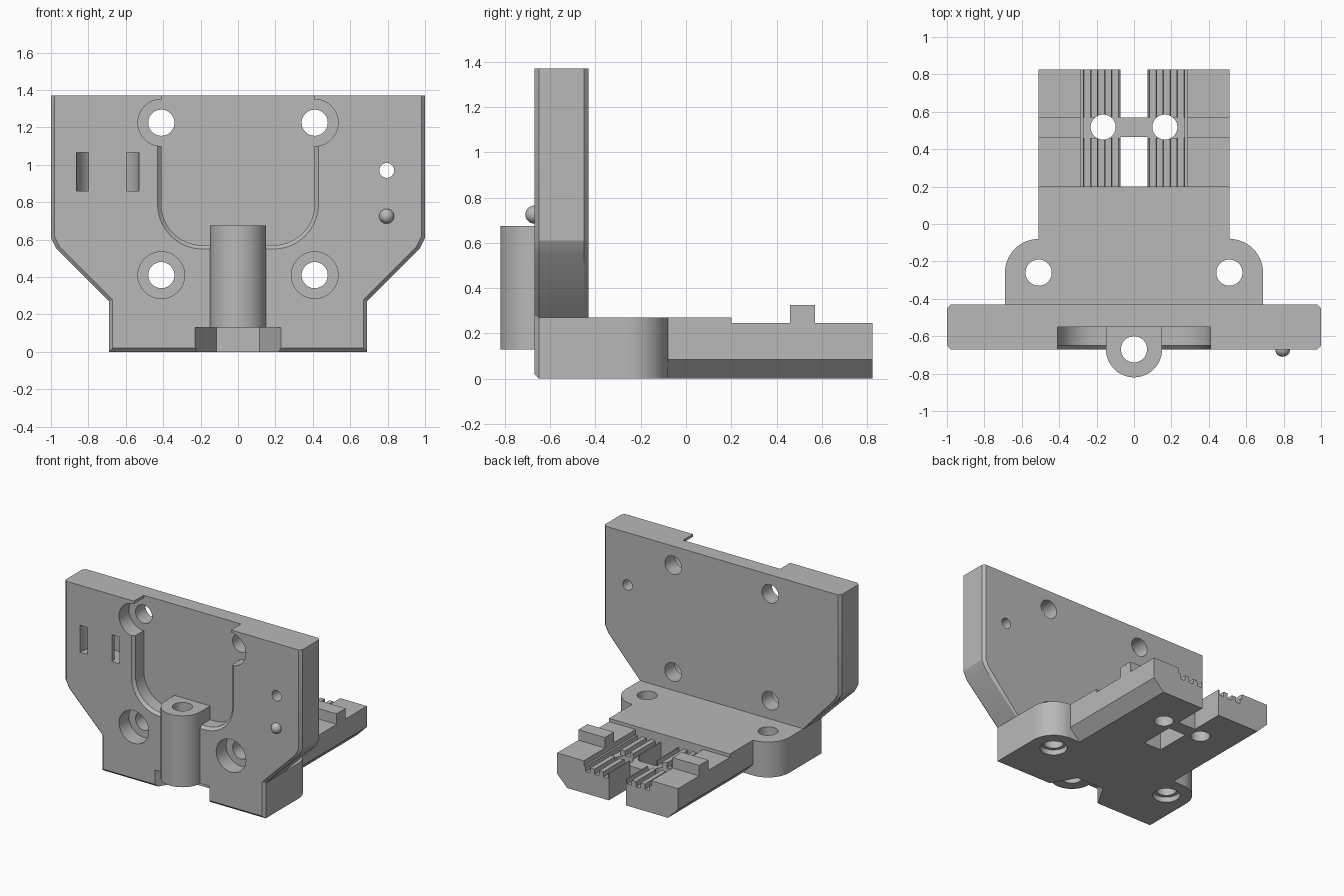
import bpy, bmesh, math

cube = bpy.data.objects.get("Cube")
if cube:
    bpy.data.objects.remove(cube, do_unlink=True)

grey = bpy.data.materials.new("plain_grey")
grey.use_nodes = True
grey.diffuse_color = (0.48, 0.48, 0.48, 1)
grey.node_tree.nodes["Principled BSDF"].inputs["Base Color"].default_value = (0.48, 0.48, 0.48, 1)


def place(axis, p, w):
    return (p[0], w, p[1]) if axis == "Y" else (p[0], p[1], w)


def loft(name, axis, start, end, a, b):
    """Solid between two matching outlines lying across an axis."""
    bm = bmesh.new()
    va = [bm.verts.new(place(axis, p, a)) for p in start]
    vb = [bm.verts.new(place(axis, p, b)) for p in end]
    bm.faces.new(va)
    bm.faces.new(vb)
    for i in range(len(va)):
        j = (i + 1) % len(va)
        bm.faces.new((va[i], va[j], vb[j], vb[i]))
    bmesh.ops.recalc_face_normals(bm, faces=bm.faces)
    mesh = bpy.data.meshes.new(name)
    bm.to_mesh(mesh)
    bm.free()
    ob = bpy.data.objects.new(name, mesh)
    bpy.context.collection.objects.link(ob)
    mesh.materials.append(grey)
    return ob


def prism(name, axis, outline, a, b):
    return loft(name, axis, outline, outline, a, b)


def box(name, x0, x1, y0, y1, z0, z1):
    return prism(name, "Z", [(x0, y0), (x1, y0), (x1, y1), (x0, y1)], z0, z1)


def arc(cx, cy, r, a0, a1, n):
    angles = [math.radians(a0 + (a1 - a0) * i / n) for i in range(n + 1)]
    return [(cx + r * math.cos(t), cy + r * math.sin(t)) for t in angles]


def rod(name, axis, cx, cy, r, a, b, n=40):
    return prism(name, axis, arc(cx, cy, r, 0, 360, n)[:-1], a, b)


def mirrored(half):
    """Close a right-hand outline with its reflection."""
    return half + [(-x, y) for x, y in reversed(half)]


def combine(tool, operation):
    mod = body.modifiers.new(tool.name, "BOOLEAN")
    mod.operation, mod.solver, mod.object = operation, "EXACT", tool
    bpy.context.view_layer.objects.active = body
    bpy.ops.object.modifier_apply(modifier=mod.name)
    bpy.data.objects.remove(tool, do_unlink=True)


def cut(tool):
    combine(tool, "DIFFERENCE")


def add(tool):
    combine(tool, "UNION")


FRONT, BACK, TOP, BASE = -0.67, -0.43, 1.37, 0.27

# Upright plate with chamfered rims
body = prism("mount_body", "Y", mirrored(
    [(0.69, 0), (0.69, BASE), (0.97, 0.55), (1, 0.61), (1, TOP)]), FRONT, BACK)
bm = bmesh.new()
bm.from_mesh(body.data)
rims = []
for e in bm.edges:
    p, q = (v.co for v in e.verts)
    if abs(p.y - q.y) > 0.01 or min(p.z, q.z) > TOP - 0.01:
        continue
    if p.y < -0.6 or min(p.z, q.z) > BASE - 0.01:
        rims.append(e)
bmesh.ops.bevel(bm, geom=rims, offset=0.02, segments=1, affect="EDGES", clamp_overlap=True)
bm.to_mesh(body.data)
bm.free()


# Front pocket, open at the top, with a chamfered lip
def pocket(grow, top):
    return mirrored(arc(0.19, 0.79, 0.22 + grow, -90, 0, 14) + [(0.41 + grow, top)])


cut(prism("pocket", "Y", pocket(0, 1.5), -0.8, -0.55))
cut(loft("pocket_lip", "Y", pocket(0.04, 1.15), pocket(0, 1.15), FRONT - 0.02, FRONT + 0.02))

# Counterbores in the plate
for x in (-0.41, 0.41):
    for z in (0.41, 1.225):
        cut(rod("counterbore", "Y", x, z, 0.125, -0.8, -0.55))
        cut(rod("screw_hole", "Y", x, z, 0.07, -0.8, -0.3))

# Base foot with rounded ears, and tongue with chamfered underside
add(prism("foot", "Z", mirrored(
    [(0.69, -0.46)] + arc(0.51, -0.26, 0.18, 0, 90, 14)), 0, BASE))
add(prism("tongue", "Y", mirrored(
    [(0.425, 0), (0.51, 0.085), (0.51, BASE)]), -0.3, 0.825))
cut(box("tongue_step", -0.8, 0.8, 0.2, 1, 0.245, 0.6))

# Sensor boss with its bore and hexagonal nut trap
add(prism("boss", "Z", [(0.15, -0.53), (-0.15, -0.53)] + arc(0, FRONT, 0.15, 180, 360, 24),
          0.13, 0.675))
cut(rod("boss_bore", "Z", 0, FRONT, 0.07, -0.1, 0.8))
cut(rod("nut_trap", "Z", 0, FRONT, 0.23, -0.1, 0.13, 6))

# Base details on both sides
for s in (-1, 1):
    cut(rod("ear_hole", "Z", s * 0.51, -0.26, 0.07, -0.1, 0.5))
    cut(rod("ear_counterbore", "Z", s * 0.51, -0.26, 0.095, -0.1, 0.04))
    x0, x1 = sorted((s * 0.285, s * 0.51))
    add(box("stop_block", x0, x1, 0.46, 0.57, 0.15, 0.325))
    # Toothed belt seat
    x0, x1 = sorted((s * 0.03, s * 0.285))
    cut(box("belt_seat", x0, x1, 0.2, 0.9, 0.205, 0.4))
    for k in range(3):
        c = s * (0.1 + 0.075 * k)
        cut(prism("belt_tooth", "Y", [(c - 0.018, 0.165), (c + 0.018, 0.165),
                                      (c + 0.025, 0.3), (c - 0.025, 0.3)], 0.2, 0.9))
cut(box("cross_channel", -0.27, 0.27, 0.46, 0.57, 0.165, 0.4))
for s in (-1, 1):
    cut(rod("belt_screw_hole", "Z", s * 0.165, 0.518, 0.067, -0.1, 0.5))
for y0, y1 in ((0.2, 0.465), (0.57, 0.9)):
    cut(box("centre_slot", -0.073, 0.073, y0, y1, -0.1, 0.5))

# Curved cable tie tunnel and small through hole
cut(prism("tie_tunnel", "Z", arc(-0.6975, FRONT, 0.1675, -15, 195, 32)
          + arc(-0.6975, FRONT, 0.1025, 195, -15, 32), 0.86, 1.065))
cut(rod("pin_hole", "Y", 0.795, 0.97, 0.04, -0.8, -0.3, 24))

# Small round bump on the plate
bpy.ops.mesh.primitive_uv_sphere_add(segments=24, ring_count=14, radius=0.04,
                                     location=(0.795, FRONT, 0.725))
bump = bpy.context.object
bump.name = "locating_bump"
bump.data.materials.append(grey)

bpy.ops.object.select_all(action="DESELECT")
for ob in (body, bump):
    ob.select_set(True)
bpy.context.view_layer.objects.active = body
bpy.ops.object.shade_smooth_by_angle(angle=math.radians(25))
